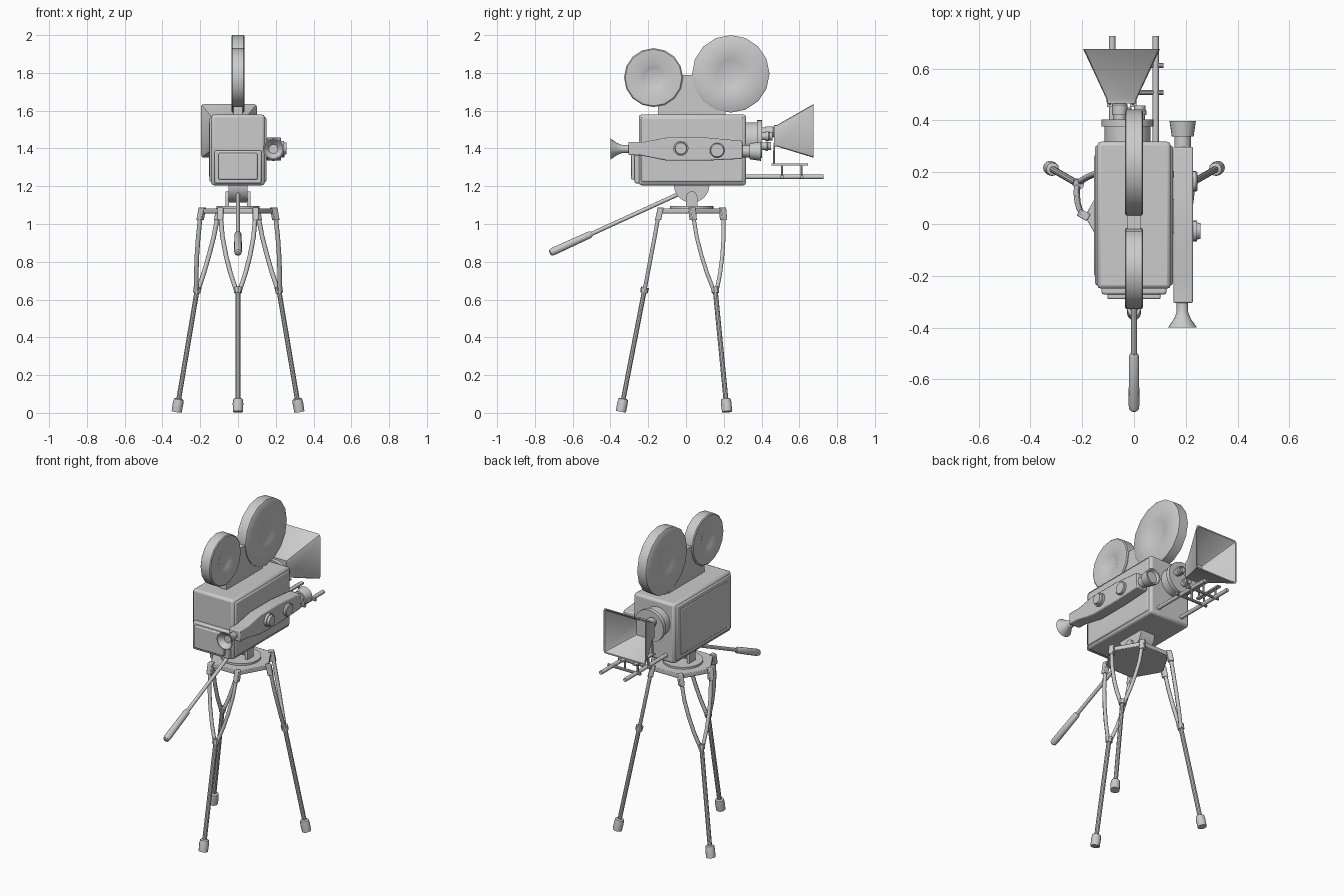
import bpy, bmesh
from math import sin, cos, pi, radians
from mathutils import Vector

if "Cube" in bpy.data.objects:
    bpy.data.objects.remove(bpy.data.objects["Cube"])


def finish(name, bm, bevel=0.0, smooth=35):
    bmesh.ops.recalc_face_normals(bm, faces=bm.faces[:])
    me = bpy.data.meshes.new(name)
    bm.to_mesh(me)
    bm.free()
    ob = bpy.data.objects.new(name, me)
    bpy.context.collection.objects.link(ob)
    if bevel:
        m = ob.modifiers.new("bevel", 'BEVEL')
        m.width, m.segments, m.limit_method = bevel, 2, 'ANGLE'
    if smooth:
        bpy.ops.object.select_all(action='DESELECT')
        ob.select_set(True)
        bpy.context.view_layer.objects.active = ob
        bpy.ops.object.shade_smooth_by_angle(angle=radians(smooth))
    return ob


def loft(name, rings, bevel=0.0, smooth=35):
    """Skin equal-length rings of points and cap both ends."""
    bm = bmesh.new()
    rows = [[bm.verts.new(p) for p in ring] for ring in rings]
    n = len(rows[0])
    for a, b in zip(rows, rows[1:]):
        for i in range(n):
            bm.faces.new((a[i], a[(i + 1) % n], b[(i + 1) % n], b[i]))
    bm.faces.new(rows[0])
    bm.faces.new(rows[-1])
    return finish(name, bm, bevel, smooth)


def turned(name, profile, origin, direction, n=20, smooth=35):
    """Turn a (height, radius) profile around a direction."""
    q = Vector(direction).to_track_quat('Z', 'Y')
    o = Vector(origin)
    return loft(name, [[o + q @ Vector((r * cos(2 * pi * i / n), r * sin(2 * pi * i / n), h))
                        for i in range(n)] for h, r in profile], 0, smooth)


def rod(name, a, b, r, n=10):
    d = Vector(b) - Vector(a)
    return turned(name, [(0, r), (d.length, r)], a, d, n)


def prism(name, pts, lo, hi, axis='X', bevel=0.0):
    """Extrude a yz outline along x, or an xy outline along z."""
    at = (lambda p, t: (t, p[0], p[1])) if axis == 'X' else (lambda p, t: (p[0], p[1], t))
    return loft(name, [[at(p, t) for p in pts] for t in (lo, hi)], bevel)


def box(name, x, y, z, bevel=0.0):
    return prism(name, [(y[0], z[0]), (y[1], z[0]), (y[1], z[1]), (y[0], z[1])], x[0], x[1], 'X', bevel)


# Camera body, side doors and stepped back panels
box("camera_body", (-.142, .142), (-.25, .318), (1.205, 1.58), .015)
for side, s in (("left", -1), ("right", 1)):
    box(side + "_door", sorted((s * .12, s * .15)), (-.237, .303), (1.222, 1.565), .008)
box("left_door_inset", (-.154, -.14), (-.2, .265), (1.25, 1.535), .004)
box("back_panel", (-.125, .125), (-.272, -.24), (1.215, 1.39), .008)
box("back_panel_cover", (-.103, .103), (-.29, -.26), (1.235, 1.375), .006)

# Film reels and the neck between them
prism("reel_neck", [(-.148, 1.57), (.208, 1.57), (.208, 1.64), (.04, 1.79), (-.025, 1.79), (-.148, 1.64)],
      -.025, .025)
for name, y, z, r in (("small_reel", -.172, 1.775, .156), ("large_reel", .237, 1.795, .205)):
    half = [(.02, .004), (.022, r * .2), (.027, r * .36), (.035, r * .48), (.035, r * .96), (.03, r)]
    turned(name, [(-h, q) for h, q in half] + [(h, q) for h, q in reversed(half)],
           (0, y, z), (1, 0, 0), 16)

# Lens turret and three lenses
turned("lens_turret", [(0, .088), (.062, .088), (.062, .1), (.088, .1)], (-.025, .315, 1.45), (0, 1, 0), 28)
for name, x, z, r, end in (("main_lens", -.055, 1.487, .03, .08), ("second_lens", .022, 1.465, .026, .057),
                           ("third_lens", -.03, 1.412, .025, .05)):
    turned(name, [(0, r * .8), (.02, r * .8), (.02, r), (end - .02, r), (end - .015, r * .85), (end, r * .85),
                  (end, r * .65), (end - .012, r * .5)], (x, .4, z), (0, 1, 0), 16)


# Matte box hood, open at the front
def rounded_rect(y, x, z, w, h, c):
    pts = []
    for k, (sx, sz) in enumerate(((1, 1), (-1, 1), (-1, -1), (1, -1))):
        for j in range(3):
            a = pi / 2 * k + pi / 4 * j
            pts.append((x + sx * (w - c) + c * cos(a), y, z + sz * (h - c) + c * sin(a)))
    return pts


loft("matte_box_hood", [rounded_rect(.465, -.048, 1.467, .057, .056, .01),
                        rounded_rect(.482, -.048, 1.467, .058, .057, .01),
                        rounded_rect(.675, -.048, 1.493, .148, .142, .015),
                        rounded_rect(.675, -.048, 1.493, .14, .134, .012),
                        rounded_rect(.488, -.048, 1.468, .05, .049, .008)])

# Support rods, crossbars and carrier below the hood
for side, s in (("left", -1), ("right", 1)):
    rod(side + "_support_rod", (s * .084, .3, 1.25), (s * .084, .727, 1.25), .012, 12)
    x = -.048 + s * .045
    box(side + "_carrier_rail", (x - .012, x + .012), (.452, .645), (1.31, 1.32))
    rod(side + "_hood_post", (x, .465, 1.315), (x, .468, 1.43), .005, 8)
    for i, y in enumerate((.508, .612)):
        rod(f"{side}_carrier_post_{i}", (x, y, 1.25), (x, y, 1.315), .006, 8)
for i, y in enumerate((.508, .612)):
    rod(f"crossbar_{i}", (-.113, y, 1.25), (.113, y, 1.25), .009, 10)

# Side viewfinder with eyepiece, front lens and knobs
prism("viewfinder", [(-.305, 1.365), (-.24, 1.363), (-.1, 1.335), (.1, 1.335), (.298, 1.345),
                     (.298, 1.44), (.1, 1.458), (-.1, 1.458), (-.22, 1.435), (-.305, 1.435)],
      .152, .228, 'X', .006)
turned("eyepiece", [(0, .022), (.04, .022), (.065, .032), (.1, .056), (.1, .05), (.07, .024)],
       (.187, -.3, 1.397), (0, -1, 0), 20)
turned("viewfinder_lens", [(0, .032), (.04, .032), (.04, .042), (.1, .051), (.1, .042), (.085, .035)],
       (.188, .297, 1.385), (0, 1, 0), 20)
turned("rear_knob", [(0, .04), (.018, .04), (.018, .033), (.032, .03)], (.225, -.027, 1.4), (1, 0, 0), 20)
turned("front_knob", [(0, .039), (.014, .039), (.019, .034)], (.226, .165, 1.39), (1, 0, 0), 20)

# Tilt head on a pan disc
CY = .03
prism("tilt_head", [(CY + .094 * cos(pi + pi * i / 16), 1.207 + .094 * sin(pi + pi * i / 16))
                    for i in range(17)], -.05, .05)
lug = [(CY - .03, 1.09), (CY + .03, 1.09)] + [(CY + .03 * cos(pi * i / 8), 1.143 + .03 * sin(pi * i / 8))
                                              for i in range(9)]
for side, s in (("left", -1), ("right", 1)):
    prism(side + "_head_bracket", lug, s * .048, s * .066)
turned("pan_disc", [(0, .115), (.014, .115)], (0, CY, 1.08), (0, 0, 1), 28)

# Pan handle
tip, start = Vector((0, -.718, .848)), Vector((0, -.01, 1.172))
d = (tip - start).normalized()
rod("pan_handle", start, tip - d * .1, .011, 12)
turned("handle_grip", [(0, .013), (.01, .019), (.22, .021), (.238, .018), (.244, .01)],
       tip - d * .24, d, 14)


# Tripod: r outward, s sideways, in the frame of each leg
def leg_point(a, r, s, z):
    return Vector((r * cos(a) - s * sin(a), CY + r * sin(a) + s * cos(a), z))


angles = {"front_leg": radians(-90), "right_leg": radians(30), "left_leg": radians(150)}
prism("tripod_plate", [leg_point(a, .165, s, 0).xy for a in angles.values() for s in (-.095, .095)],
      1.055, 1.082, 'Z', .004)
for name, a in angles.items():
    foot, knee = leg_point(a, .375, 0, .006), leg_point(a, .25, 0, .65)
    u = (knee - foot).normalized()
    rod(name + "_lower", foot, knee, .013, 10)
    turned(name + "_foot", [(0, .027), (.045, .028), (.068, .025), (.072, .018)], foot, u, 12)
    turned(name + "_collar", [(0, .02), (.03, .022)], knee - u * .015, u, 8)
    for k, s in (("a", -1), ("b", 1)):
        # Bowed upper strut
        cu = bpy.data.curves.new(f"{name}_strut_{k}", 'CURVE')
        cu.dimensions, cu.bevel_depth, cu.bevel_resolution, cu.use_fill_caps = '3D', .012, 1, True
        pts = [(.25, .008, .645), (.232, .04, .74), (.215, .063, .83), (.196, .082, .93), (.175, .093, 1.05)]
        sp = cu.splines.new('POLY')
        sp.points.add(len(pts) - 1)
        for p, (r, t, z) in zip(sp.points, pts):
            p.co = (*leg_point(a, r, s * t, z), 1)
        bpy.context.collection.objects.link(bpy.data.objects.new(f"{name}_strut_{k}", cu))
        # Clamp where the strut meets the plate
        loft(f"{name}_clamp_{k}", [[leg_point(a, r + i * .016, s * .093 + j * .015, z)
                                    for i, j in ((-1, -1), (1, -1), (1, 1), (-1, 1))]
                                   for r, z in ((.178, 1.02), (.164, 1.088))], .004)
